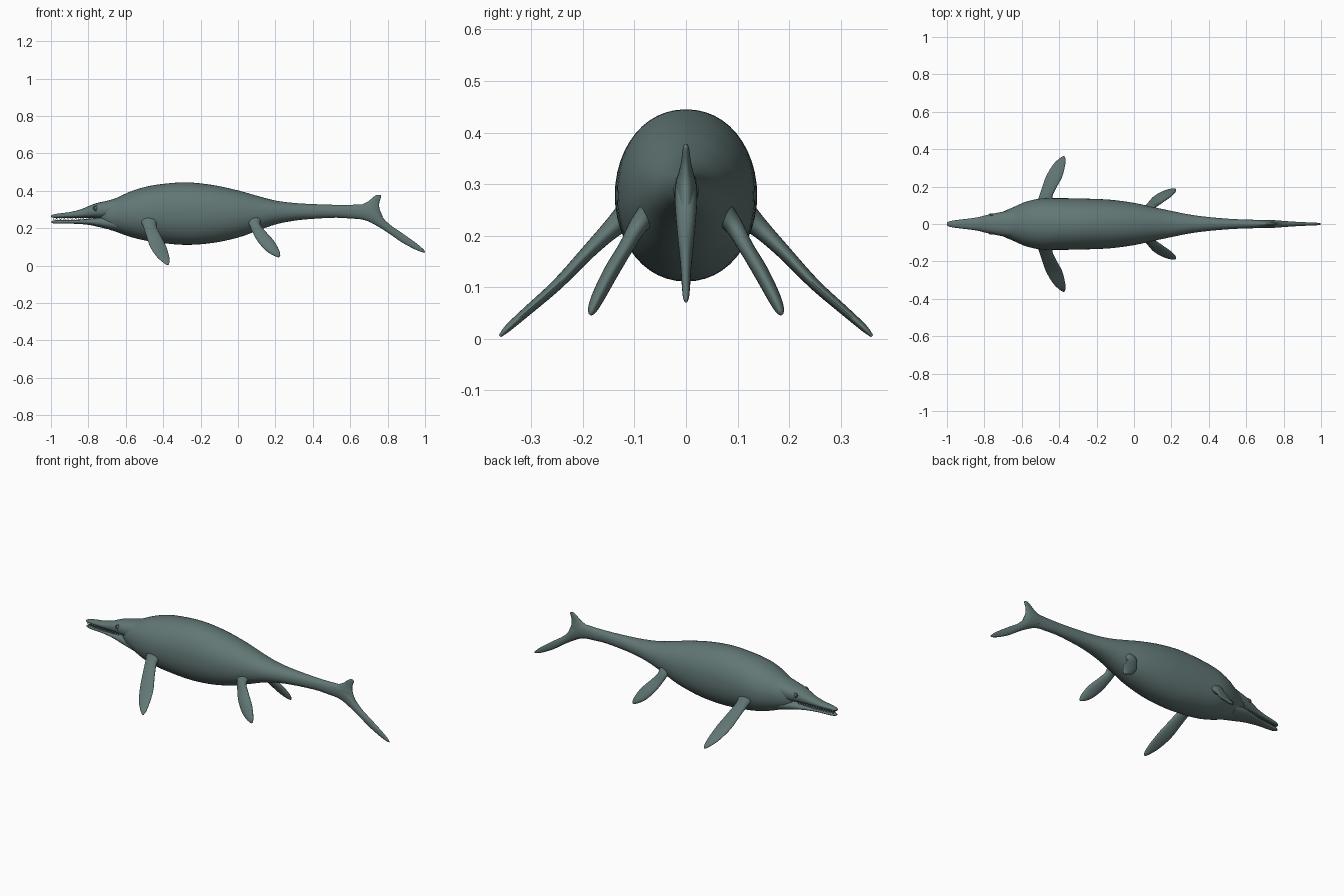
import bpy, math
from mathutils import Vector

if "Cube" in bpy.data.objects:
    bpy.data.objects.remove(bpy.data.objects["Cube"])

skin = bpy.data.materials.new("slate green skin")
skin.diffuse_color = (0.12, 0.185, 0.178, 1)
skin.use_nodes = True
skin.node_tree.nodes["Principled BSDF"].inputs["Base Color"].default_value = skin.diffuse_color


def finish(ob, name):
    ob.name = name
    ob.data.materials.append(skin)
    bpy.ops.object.select_all(action='DESELECT')
    ob.select_set(True)
    bpy.context.view_layer.objects.active = ob
    bpy.ops.object.shade_smooth_by_angle(angle=math.radians(50))
    return ob


def spline(rows, steps):
    """Smooth curve through the given rows."""
    out = []
    for i in range(len(rows) - 1):
        quad = [rows[max(0, min(len(rows) - 1, i + k))] for k in (-1, 0, 1, 2)]
        for s in range(steps):
            t = s / steps
            out.append([b + 0.5 * t * (c - a + t * (2*a - 5*b + 4*c - d + t * (3*(b - c) + d - a)))
                        for a, b, c, d in zip(*quad)])
    out.append(list(rows[-1]))
    return out


def loft(name, rows, section, sides=32, steps=5, power=2.0):
    """Skin rounded sections; section(row) gives centre and two half axes."""
    verts, faces = [], []
    rings = spline(rows, steps)
    for row in rings:
        c, a, b = (Vector(v) for v in section(row))
        for k in range(sides):
            q = 2 * math.pi * k / sides
            u, v = math.cos(q), math.sin(q)
            u = math.copysign(abs(u) ** (2 / power), u)
            v = math.copysign(abs(v) ** (2 / power), v)
            verts.append(c + a * u + b * v)
    for i in range(len(rings) - 1):
        for k in range(sides):
            m = (k + 1) % sides
            faces.append((i*sides + k, i*sides + m, (i+1)*sides + m, (i+1)*sides + k))
    faces.append(tuple(reversed(range(sides))))
    faces.append(tuple((len(rings) - 1) * sides + k for k in range(sides)))
    me = bpy.data.meshes.new(name)
    me.from_pydata(verts, [], faces)
    ob = bpy.data.objects.new(name, me)
    bpy.context.collection.objects.link(ob)
    # consistent outward normals
    bpy.context.view_layer.objects.active = ob
    ob.select_set(True)
    bpy.ops.object.mode_set(mode='EDIT')
    bpy.ops.mesh.select_all(action='SELECT')
    bpy.ops.mesh.normals_make_consistent(inside=False)
    bpy.ops.object.mode_set(mode='OBJECT')
    return finish(ob, name)


def upright(r):  # x, top, bottom, half width
    return (r[0], 0, (r[1] + r[2]) / 2), (0, r[3], 0), (0, 0, (r[1] - r[2]) / 2)


# body running into the lower tail lobe
body = [(-.73, .325, .215, .045), (-.70, .345, .197, .066), (-.65, .362, .18, .088),
        (-.58, .394, .155, .118), (-.50, .42, .135, .136), (-.40, .437, .12, .138),
        (-.27, .445, .111, .136), (-.13, .43, .122, .130), (0, .402, .15, .113),
        (.10, .374, .185, .091), (.20, .348, .22, .070), (.30, .335, .24, .050),
        (.40, .329, .25, .037), (.52, .325, .256, .027), (.60, .325, .252, .024),
        (.66, .327, .247, .022), (.70, .325, .235, .022), (.74, .30, .214, .021),
        (.78, .25, .19, .018), (.82, .213, .163, .015), (.88, .172, .122, .011),
        (.95, .122, .085, .008), (.985, .093, .072, .006), (1, .077, .07, .002)]
loft("body", body, upright, sides=48, power=2.1)

# upper tail lobe
lobe = [(.26, .64, .775, .02), (.30, .63, .758, .02), (.32, .65, .755, .015),
        (.34, .69, .756, .010), (.355, .71, .761, .008), (.37, .728, .766, .006),
        (.378, .742, .762, .003)]
loft("upper_tail_lobe", lobe,
     lambda r: (((r[1] + r[2]) / 2, 0, r[0]), ((r[2] - r[1]) / 2, 0, 0), (0, r[3], 0)))

# skull with upper snout, and lower jaw
skull = [(-1, .268, .259, .007), (-.985, .274, .256, .015), (-.95, .280, .255, .021),
         (-.90, .286, .255, .027), (-.84, .301, .255, .035), (-.80, .318, .255, .045),
         (-.76, .333, .254, .054), (-.70, .347, .25, .066), (-.63, .365, .25, .075)]
loft("skull", skull, upright, power=2.3)
jaw = [(-.997, .238, .229, .006), (-.98, .242, .225, .015), (-.95, .243, .224, .02),
       (-.88, .244, .224, .027), (-.80, .25, .218, .043), (-.73, .259, .203, .059),
       (-.65, .26, .184, .07)]
loft("lower_jaw", jaw, upright, power=2.3)

# flippers: y, z, leading x, trailing x, half thickness
front = [(.10, .25, -.53, -.42, .032), (.14, .217, -.51, -.437, .020),
         (.19, .168, -.493, -.417, .014), (.25, .105, -.472, -.385, .011),
         (.31, .052, -.438, -.369, .009), (.345, .021, -.405, -.366, .007),
         (.361, .005, -.382, -.371, .003)]
rear = [(.05, .26, .04, .135, .032), (.09, .222, .058, .118, .019),
        (.115, .18, .077, .15, .015), (.145, .13, .105, .194, .015),
        (.170, .082, .148, .22, .013), (.182, .056, .187, .226, .009),
        (.186, .046, .212, .222, .003)]
for side, s in (("left", 1), ("right", -1)):
    for label, rows, n in (("front", front, (.69, .72)), ("rear", rear, (.88, .47))):
        loft(f"{side}_{label}_flipper", rows,
             lambda r: (((r[2] + r[3]) / 2, s * r[0], r[1]),
                        ((r[3] - r[2]) / 2, 0, 0),
                        (0, s * r[4] * n[0], r[4] * n[1])), sides=24)

    # eye and its ring
    at = Vector((-.76, s * .0485, .307))
    bpy.ops.mesh.primitive_uv_sphere_add(segments=16, ring_count=10, radius=.009, location=at)
    finish(bpy.context.object, f"{side}_eye")
    bpy.ops.mesh.primitive_torus_add(major_radius=.012, minor_radius=.003, major_segments=20,
                                     minor_segments=8, location=at + Vector((0, s * .002, 0)),
                                     rotation=(-s * math.radians(72), 0, math.radians(-8 * s)))
    finish(bpy.context.object, f"{side}_eye_ring")

    # interlocking teeth
    for i in range(16):
        x = -.985 + i * .0145
        y = s * (.009 + (x + .985) * .11)
        for label, dx, z, turn in (("upper", 0, .252, math.pi), ("lower", .007, .246, 0)):
            bpy.ops.mesh.primitive_cone_add(vertices=6, radius1=.0042, radius2=0, depth=.016,
                                            location=(x + dx, y, z), rotation=(turn, 0, 0))
            finish(bpy.context.object, f"{side}_{label}_tooth_{i + 1}")
